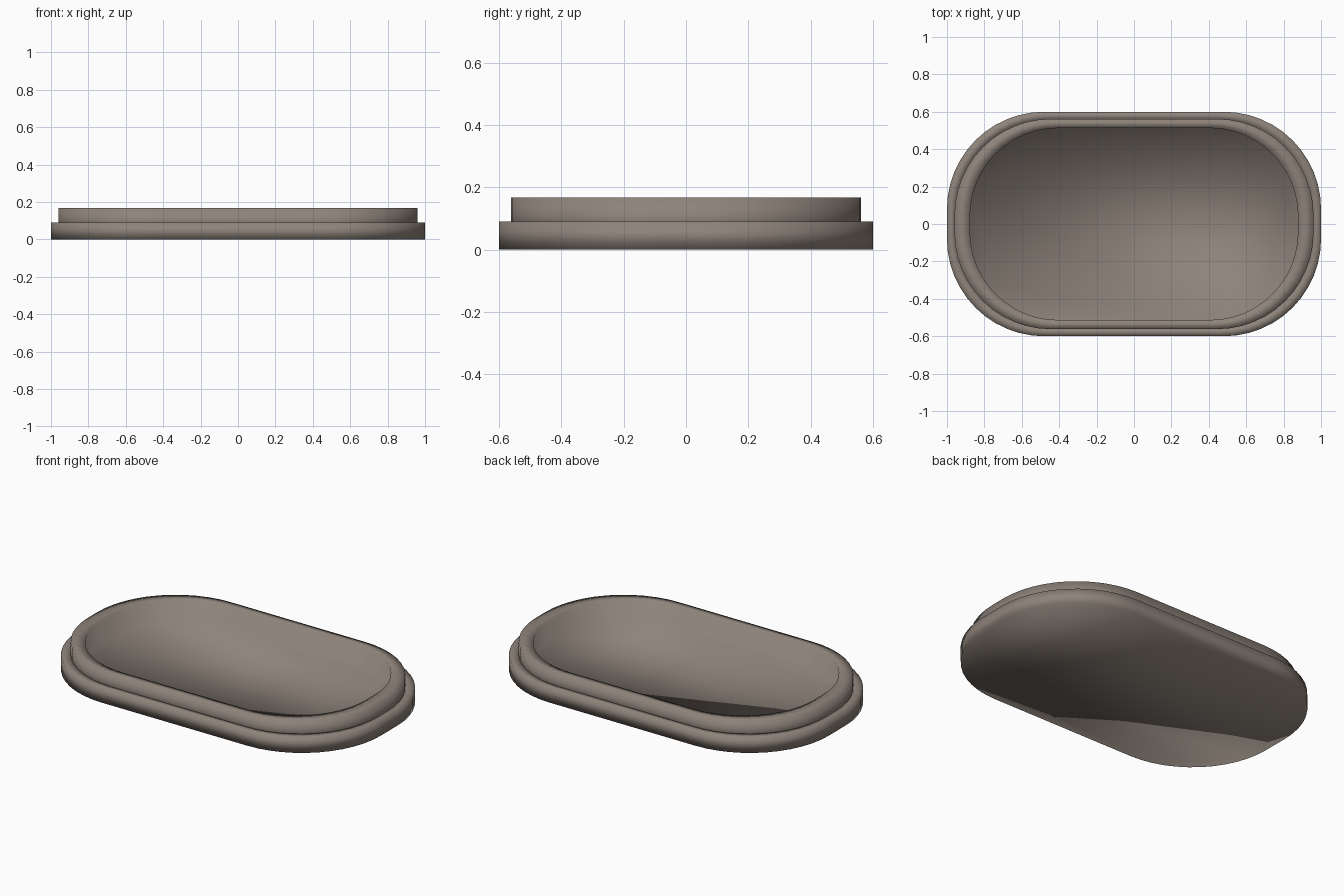
import bpy, bmesh, math

if "Cube" in bpy.data.objects:
    bpy.data.objects.remove(bpy.data.objects["Cube"])

SEGMENTS = 12  # per rounded corner

taupe = bpy.data.materials.new("taupe")
taupe.diffuse_color = (0.27, 0.228, 0.195, 1)
taupe.use_nodes = True
taupe.node_tree.nodes["Principled BSDF"].inputs["Base Color"].default_value = taupe.diffuse_color


def outline(hx, hy, r):
    """Rounded rectangle, counter-clockwise from the right side."""
    pts = []
    for k, (sx, sy) in enumerate([(1, 1), (-1, 1), (-1, -1), (1, -1)]):
        for i in range(SEGMENTS + 1):
            a = math.pi / 2 * (k + i / SEGMENTS)
            pts.append((sx * (hx - r) + r * math.cos(a),
                        sy * (hy - r) + r * math.sin(a)))
    return pts


def dish(name, rings):
    """Closed, softly shaded dish lofted through (hx, hy, radius, z) rings."""
    bm = bmesh.new()
    loops = [[bm.verts.new((x, y, z)) for x, y in outline(hx, hy, r)]
             for hx, hy, r, z in rings]
    for low, high in zip(loops, loops[1:]):
        n = len(low)
        for i in range(n):
            j = (i + 1) % n
            bm.faces.new((low[i], low[j], high[j], high[i]))
    bm.faces.new(list(reversed(loops[0])))  # underside
    bm.faces.new(loops[-1])                 # recessed floor
    for f in bm.faces:
        f.smooth = True
    mesh = bpy.data.meshes.new(name)
    bm.to_mesh(mesh)
    bm.free()
    mesh.materials.append(taupe)
    obj = bpy.data.objects.new(name, mesh)
    bpy.context.collection.objects.link(obj)
    return obj


# Wide lower base with a narrow lip
dish("base", [(1.0, 0.6, 0.52, 0), (1.0, 0.6, 0.52, 0.09),
              (0.955, 0.555, 0.505, 0.09), (0.955, 0.555, 0.505, 0.02)])

# Raised rim with the recessed floor
dish("rim", [(0.96, 0.562, 0.515, 0.03), (0.96, 0.562, 0.515, 0.167),
             (0.877, 0.513, 0.47, 0.167), (0.877, 0.513, 0.47, 0.04)])
